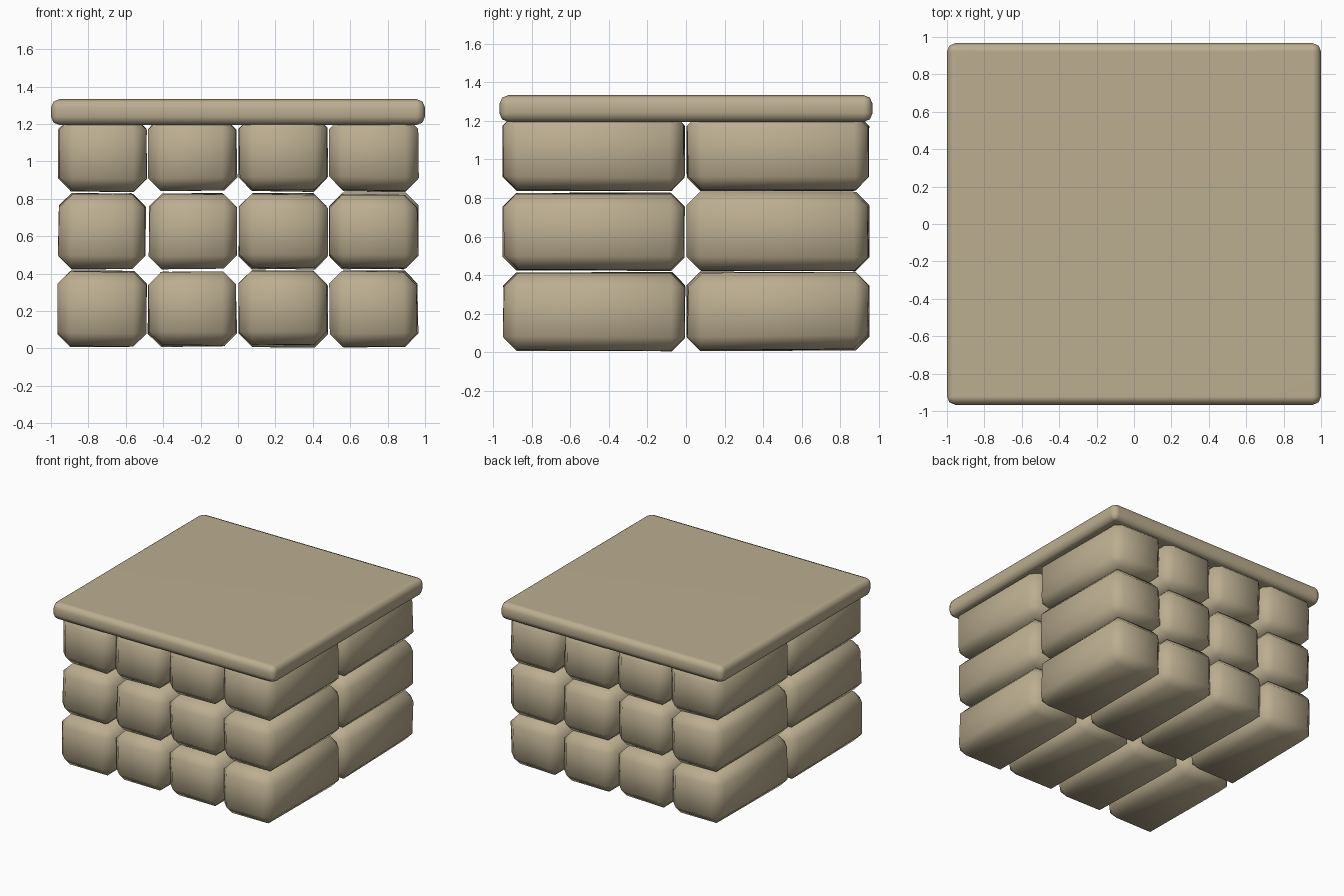
import bpy, bmesh, random
from mathutils import Vector

random.seed(7)
if "Cube" in bpy.data.objects:
    bpy.data.objects.remove(bpy.data.objects["Cube"], do_unlink=True)

# Sandstone material
stone = bpy.data.materials.new("sandstone")
stone.use_nodes = True
color = (0.50, 0.42, 0.28, 1)
stone.diffuse_color = color
stone.node_tree.nodes["Principled BSDF"].inputs["Base Color"].default_value = color


def block(name, low, high, bevel, segments, wobble=0):
    """Bevelled stone between two corners, each corner pulled in a little."""
    low, high = Vector(low), Vector(high)
    mid, size = (low + high) / 2, high - low
    bm = bmesh.new()
    bmesh.ops.create_cube(bm, size=1)
    for v in bm.verts:
        for i in range(3):
            v.co[i] *= size[i] - 2 * random.uniform(0, wobble)
    bmesh.ops.bevel(bm, geom=bm.edges[:], offset=bevel, segments=segments,
                    profile=0.5, affect='EDGES')
    mesh = bpy.data.meshes.new(name)
    bm.to_mesh(mesh)
    bm.free()
    mesh.materials.append(stone)
    mesh.shade_smooth()
    obj = bpy.data.objects.new(name, mesh)
    obj.location = mid
    bpy.context.collection.objects.link(obj)
    return obj


# Rows of rough stones: four across, two deep, three high
W, D, H = 0.484, 0.953, 0.415
for row in range(3):
    for col in range(4):
        for side, label in enumerate(("front", "back")):
            x, y, z = (col - 2) * W, (side - 1) * D, row * H + 0.005
            block(f"{label}_stone_{row + 1}_{col + 1}", (x, y, z),
                  (x + W, y + D, z + H), 0.07, 1, 0.016)

# Flat capping slab
slab = block("top_slab", (-1, -0.967, 1.195), (1, 0.967, 1.333), 0.045, 2)
normals = slab.modifiers.new("flat_top", 'WEIGHTED_NORMAL')
normals.keep_sharp = True
